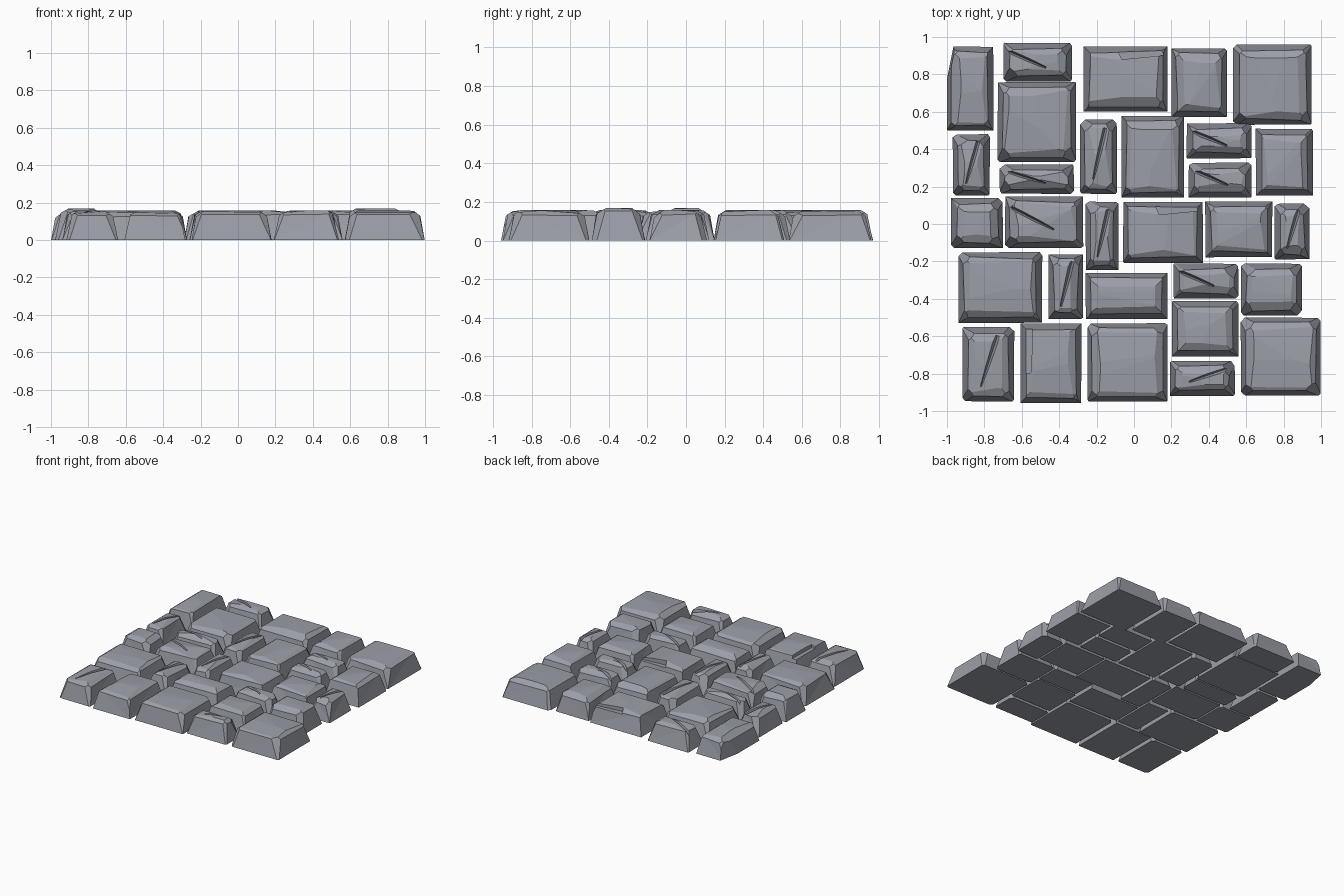
import bpy, bmesh, math, random
from mathutils import Vector

if "Cube" in bpy.data.objects:
    bpy.data.objects.remove(bpy.data.objects["Cube"])

random.seed(4)

# Dark blue-grey rock
ROCK = bpy.data.materials.new("rock")
ROCK.diffuse_color = (.33, .345, .39, 1)
ROCK.use_nodes = True
ROCK.node_tree.nodes["Principled BSDF"].inputs["Base Color"].default_value = ROCK.diffuse_color

# Stones by course: kind, x0, y0, x1, y1
# S slab, R large worn slab, B tall block, P chipped top edge, Q chipped left edge,
# L slab with a slanted left side, H / M / V stones with a crack (falling, rising, upright)
ROWS = [
    [("L", -1.0, .50, -.75, .95), ("H", -.70, .76, -.33, .97), ("R", -.73, .33, -.31, .76),
     ("P", -.27, .60, .18, .95), ("S", .20, .57, .50, .94), ("R", .53, .53, .95, .96)],
    [("V", -.97, .15, -.77, .48), ("H", -.72, .16, -.32, .32), ("V", -.29, .16, -.09, .56),
     ("S", -.07, .14, .27, .58), ("H", .28, .35, .63, .54), ("H", .29, .14, .63, .33),
     ("S", .65, .15, .96, .51)],
    [("B", -.98, -.13, -.70, .14), ("H", -.69, -.13, -.27, .15), ("V", -.26, -.25, -.08, .12),
     ("P", -.06, -.21, .37, .12), ("S", .38, -.18, .74, .12), ("V", .75, -.19, .94, .11)],
    [("R", -.94, -.53, -.49, -.15), ("V", -.46, -.51, -.27, -.16), ("S", -.26, -.51, .18, -.26),
     ("H", .21, -.40, .56, -.21), ("B", .57, -.49, .90, -.21)],
    [("V", -.92, -.95, -.64, -.55), ("Q", -.61, -.96, -.28, -.53), ("R", -.25, -.95, .18, -.53),
     ("S", .20, -.71, .56, -.41), ("M", .19, -.92, .54, -.73), ("R", .57, -.92, 1.0, -.50)],
]
HEIGHT = {"B": .17}
# Crack start and end as fractions of the stone footprint
CRACK = {"H": ((.08, .78), (.62, .36)), "M": ((.92, .80), (.30, .40)), "V": ((.68, .88), (.36, .20))}


def shave(bm, point, normal):
    """Slice off everything beyond a plane and close the cut."""
    bmesh.ops.bisect_plane(bm, geom=bm.verts[:] + bm.edges[:] + bm.faces[:], dist=1e-5,
                           plane_co=point, plane_no=Vector(normal).normalized(), clear_outer=True)
    edges = [e for e in bm.edges if e.is_boundary]
    if edges:
        bmesh.ops.holes_fill(bm, edges=edges)


def to_object(name, bm):
    bmesh.ops.recalc_face_normals(bm, faces=bm.faces[:])
    mesh = bpy.data.meshes.new(name)
    bm.to_mesh(mesh)
    bm.free()
    mesh.materials.append(ROCK)
    ob = bpy.data.objects.new(name, mesh)
    bpy.context.collection.objects.link(ob)
    return ob


def hull_object(name, points):
    bm = bmesh.new()
    for p in points:
        bm.verts.new(p)
    bmesh.ops.convex_hull(bm, input=bm.verts[:])
    return to_object(name, bm)


def carve(ob, cutter):
    """Subtract the cutter, bake the result and discard the cutter."""
    mod = ob.modifiers.new("carve", "BOOLEAN")
    mod.operation, mod.solver, mod.object = "DIFFERENCE", "EXACT", cutter
    dg = bpy.context.evaluated_depsgraph_get()
    mesh = bpy.data.meshes.new_from_object(ob.evaluated_get(dg))
    ob.modifiers.clear()
    ob.data = mesh
    bpy.data.objects.remove(cutter)


def stone(name, kind, x0, y0, x1, y1):
    h = HEIGHT.get(kind, .158)
    cx, cy, hx, hy = (x0 + x1) / 2, (y0 + y1) / 2, (x1 - x0) / 2, (y1 - y0) / 2
    cracked = kind in CRACK
    r = random.uniform

    # Tapered block
    bm = bmesh.new()
    bmesh.ops.create_cube(bm, size=2)
    for v in bm.verts:
        top = v.co.z > 0
        inset = r(.028, .042) if top else r(0, .003)
        sx, sy = v.co.x, v.co.y
        v.co = (cx + sx * (hx - inset), cy + sy * (hy - inset), h if top else 0)
    bmesh.ops.triangulate(bm, faces=[f for f in bm.faces if f.calc_center_median().z > .01])

    # Two sloping facets on top
    a = r(0, math.tau)
    for k in range(2):
        a += k * r(2, 4)
        t = r(.08, .18) if cracked else r(.05, .11)
        shave(bm, (cx + .02 * math.cos(a), cy + .02 * math.sin(a), h),
              (t * math.cos(a), t * math.sin(a), 1))
    # Worn top edges
    for sx, sy in ((1, 0), (-1, 0), (0, 1), (0, -1)):
        d = r(.04, .06)
        slope = r(.5, .8)
        shave(bm, (cx + sx * (hx - d), cy + sy * (hy - d), h - .012), (sx * slope, sy * slope, 1))
    # Knocked-off corners
    for sx in (-1, 1):
        for sy in (-1, 1):
            c = r(.03, .05) if kind in "RB" or cracked else r(.0, .035)
            shave(bm, (cx + sx * (hx - .015 - c / 2), cy + sy * (hy - .015 - c / 2), h * .6),
                  (sx * r(.7, 1.2), sy * r(.7, 1.2), .55))
    if kind == "L":
        shave(bm, (x0 + .035, y1, 0), (-1, .2, .08))
    ob = to_object(name, bm)

    # Wedge-shaped crack
    if cracked:
        (u0, v0), (u1, v1) = CRACK[kind]
        a = Vector((x0 + 2 * hx * u0, y0 + 2 * hy * v0, h + .005))
        b = Vector((x0 + 2 * hx * u1, y0 + 2 * hy * v1, h + .005))
        side = (b - a).cross(Vector((0, 0, 1))).normalized() * .016
        deep = [a - Vector((0, 0, .055)), b - Vector((0, 0, .03))]
        carve(ob, hull_object("crack_cutter", [a + side, a - side, b + side * .4, b - side * .4] + deep))
    # Broken step along one edge
    if kind in "PQ":
        if kind == "P":
            pts = [(cx - .06, y1 + .02), (cx - .02, y1 - .07), (x1 + .02, y1 - .045), (x1 + .02, y1 + .02)]
        else:
            pts = [(x0 - .02, cy - .06), (x0 + .06, cy - .05), (x0 + .07, y1 + .02), (x0 - .02, y1 + .02)]
        carve(ob, hull_object("chip_cutter", [(x, y, z) for x, y in pts for z in (h - .035, h + .05)]))


n = 0
for row in ROWS:
    for spec in row:
        n += 1
        stone(f"paving_stone_{n:02d}", *spec)
